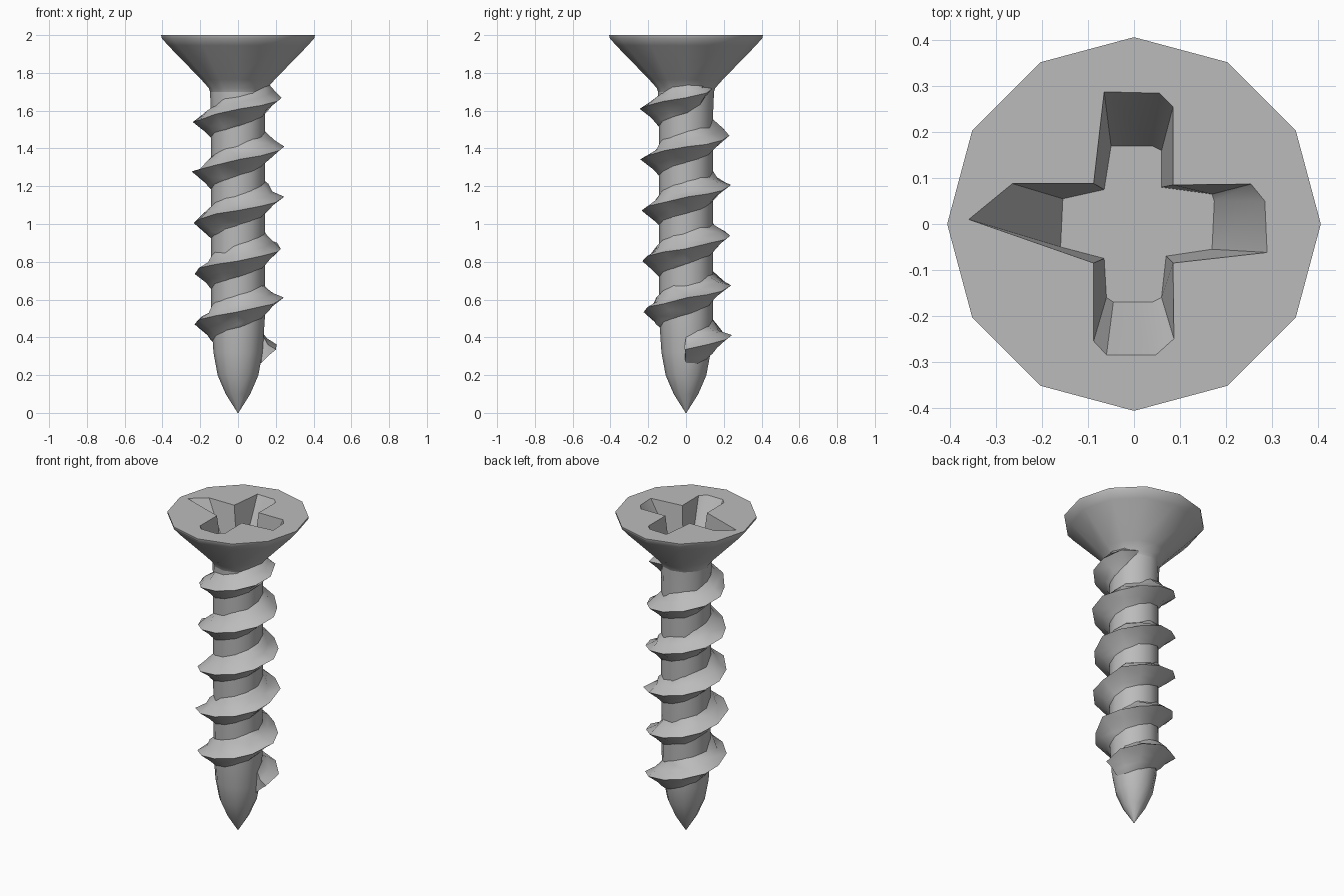
import bpy, bmesh, math, random
from math import sin, cos, pi, radians

random.seed(4)
cube = bpy.data.objects.get("Cube")
if cube:
    bpy.data.objects.remove(cube, do_unlink=True)

steel = bpy.data.materials.new("grey steel")
steel.use_nodes = True
GREY = (0.5, 0.5, 0.5, 1)
steel.diffuse_color = GREY
steel.node_tree.nodes["Principled BSDF"].inputs["Base Color"].default_value = GREY


def finish(name, bm, smooth=35):
    bmesh.ops.recalc_face_normals(bm, faces=bm.faces)
    mesh = bpy.data.meshes.new(name)
    bm.to_mesh(mesh)
    bm.free()
    mesh.materials.append(steel)
    obj = bpy.data.objects.new(name, mesh)
    bpy.context.collection.objects.link(obj)
    bpy.ops.object.select_all(action='DESELECT')
    obj.select_set(True)
    bpy.context.view_layer.objects.active = obj
    if smooth:
        bpy.ops.object.shade_smooth_by_angle(angle=radians(smooth))
    return obj


def skin(bm, rings, closed=True):
    """Bridge successive rings of points and cap both ends."""
    rows = [[bm.verts.new(p) for p in ring] for ring in rings]
    n = len(rows[0])
    for a, b in zip(rows, rows[1:]):
        for i in range(n):
            j = (i + 1) % n
            bm.faces.new((a[i], a[j], b[j], b[i]))
    bm.faces.new(rows[0][::-1])
    bm.faces.new(rows[-1])


def lathe(profile, sides):
    bm = bmesh.new()
    skin(bm, [[(r * cos(2 * pi * i / sides), r * sin(2 * pi * i / sides), z)
               for i in range(sides)] for r, z in profile])
    return bm


# Shank with pointed tip
finish("shank", lathe([(0.002, 0), (0.065, 0.1), (0.108, 0.2), (0.13, 0.32),
                       (0.142, 0.5), (0.144, 1.6), (0.15, 1.74)], 12))

# Countersunk head
head = finish("head", lathe([(0.145, 1.69), (0.155, 1.72), (0.195, 1.765),
                             (0.37, 1.945), (0.405, 1.985), (0.407, 2.0)], 12), 0)

# Cross-shaped drive recess, with one arm worn to a point
top = [(0.085, 0.085), (0.085, 0.255), (0.055, 0.285), (-0.065, 0.288),
       (-0.088, 0.088), (-0.265, 0.088), (-0.36, 0.01), (-0.088, -0.085),
       (-0.088, -0.255), (-0.06, -0.285), (0.048, -0.285), (0.087, -0.25),
       (0.085, -0.085), (0.29, -0.062), (0.285, 0.05), (0.255, 0.087)]
floor = [(0.06, 0.08), (0.06, 0.16), (0.04, 0.17), (-0.05, 0.17),
         (-0.065, 0.075), (-0.155, 0.055), (-0.16, -0.05), (-0.065, -0.075),
         (-0.06, -0.16), (-0.045, -0.17), (0.04, -0.17), (0.06, -0.16),
         (0.07, -0.07), (0.17, -0.055), (0.175, 0.05), (0.17, 0.065)]
bm = bmesh.new()
skin(bm, [[(x, y, z) for x, y in ring]
          for ring, z in ((floor, 1.8), (top, 2.0), (top, 2.1))])
cutter = finish("recess_cutter", bm, 0)
cutter.hide_render = True
bpy.context.view_layer.objects.active = head
cut = head.modifiers.new("recess", 'BOOLEAN')
cut.operation = 'DIFFERENCE'
cut.solver = 'EXACT'
cut.object = cutter
bpy.ops.object.modifier_apply(modifier=cut.name)
bpy.data.objects.remove(cutter, do_unlink=True)
bpy.ops.object.select_all(action='DESELECT')
head.select_set(True)
bpy.ops.object.shade_smooth_by_angle(angle=radians(35))

# Helical thread: flared ridge with an uneven crest
section = [(0.125, -0.1), (0.15, -0.075), (0.178, -0.045), (0.235, 0),
           (0.182, 0.035), (0.15, 0.07), (0.125, 0.1)]
PITCH, STEPS = 0.266, 12
first, last = -5 * STEPS, 2
rings = []
for s in range(first, last + 1):
    angle = 2 * pi * s / STEPS
    z0 = 1.67 + PITCH * s / STEPS
    fade = min(1, (s - first + 1.5) / 2, (last - s + 0.6) / 2)
    ring = []
    for k, (r, dz) in enumerate(section):
        wobble = random.uniform(-1, 1) * (0.012 if 0 < k < 6 else 0)
        radius = 0.125 + (r - 0.125 + wobble) * fade
        a = angle + wobble * 4
        ring.append((radius * cos(a), radius * sin(a), z0 + dz * fade + wobble * 0.6))
    rings.append(ring)
bm = bmesh.new()
skin(bm, rings)
bmesh.ops.triangulate(bm, faces=bm.faces)
finish("thread", bm, 40)
